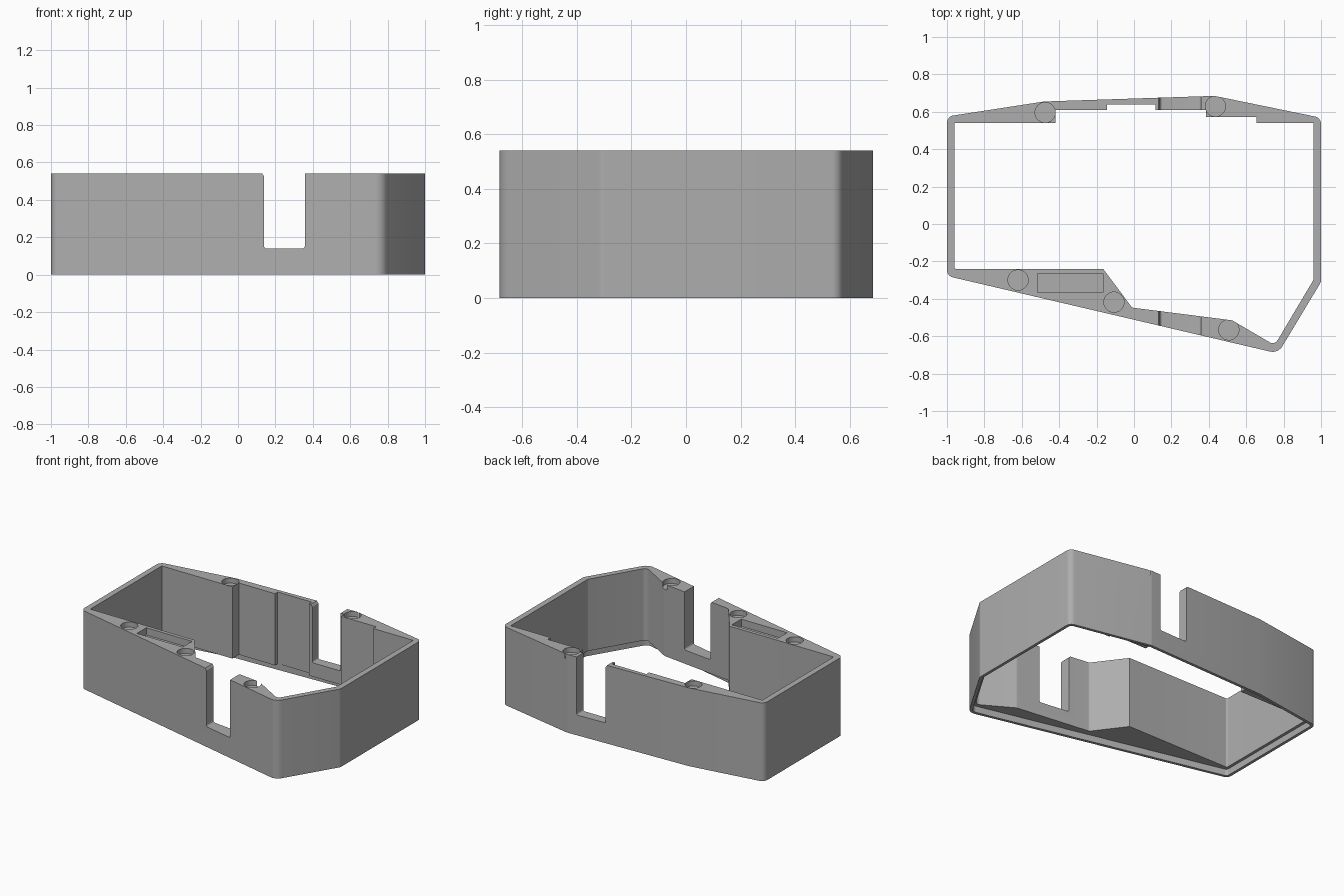
import bpy, bmesh, math
from mathutils import Vector

if "Cube" in bpy.data.objects:
    bpy.data.objects.remove(bpy.data.objects["Cube"])

HEIGHT = 0.54
LIP = 0.02

grey = bpy.data.materials.new("plain_grey")
grey.use_nodes = True
COLOUR = (0.42, 0.42, 0.42, 1)
grey.diffuse_color = COLOUR
grey.node_tree.nodes["Principled BSDF"].inputs["Base Color"].default_value = COLOUR


def fillet(points, radii, steps=6):
    """Round the corners of a polygon with tangent arcs."""
    out = []
    for i, p in enumerate(points):
        p, r = Vector(p), radii[i]
        if r <= 0:
            out.append(p)
            continue
        a = (Vector(points[i - 1]) - p).normalized()
        b = (Vector(points[(i + 1) % len(points)]) - p).normalized()
        half = a.angle(b) / 2
        centre = p + (a + b).normalized() * r / math.sin(half)
        start = p + a * r / math.tan(half) - centre
        end = p + b * r / math.tan(half) - centre
        for k in range(steps + 1):
            v = start.lerp(end, k / steps).normalized() * r
            out.append(centre + v)
    return out


def inset(points, d):
    """Move every edge of a counter-clockwise polygon inward by d."""
    out = []
    for i, p in enumerate(points):
        p = Vector(p)
        a = (p - Vector(points[i - 1])).normalized()
        b = (Vector(points[(i + 1) % len(points)]) - p).normalized()
        na, nb = Vector((-a.y, a.x)), Vector((-b.y, b.x))
        out.append(p + (na + nb) * d / (1 + na.dot(nb)))
    return out


def prism(name, points, low, high, along_y=False):
    """Extrude a flat profile along z, or along y for an x-z profile."""
    bm = bmesh.new()
    place = (lambda p, t: (p[0], t, p[1])) if along_y else (lambda p, t: (p[0], p[1], t))
    face = bm.faces.new([bm.verts.new(place(p, low)) for p in points])
    new = bmesh.ops.extrude_face_region(bm, geom=[face])["geom"]
    shift = Vector(place((0, 0), high - low))
    bmesh.ops.translate(bm, vec=shift, verts=[v for v in new if isinstance(v, bmesh.types.BMVert)])
    bmesh.ops.recalc_face_normals(bm, faces=bm.faces)
    mesh = bpy.data.meshes.new(name)
    bm.to_mesh(mesh)
    bm.free()
    mesh.materials.append(grey)
    obj = bpy.data.objects.new(name, mesh)
    bpy.context.collection.objects.link(obj)
    return obj


def cut(target, cutter):
    cutter.hide_render = True
    mod = target.modifiers.new("cut", "BOOLEAN")
    mod.operation = "DIFFERENCE"
    mod.solver = "EXACT"
    mod.object = cutter
    bpy.context.view_layer.objects.active = target
    bpy.ops.object.modifier_apply(modifier=mod.name)
    bpy.data.objects.remove(cutter)


# Outer shell, counter-clockwise from the front left corner
outer = [(-1, -0.278), (0.77, -0.692), (1, -0.31), (1, 0.568),
         (0.43, 0.685), (-0.48, 0.655), (-1, 0.575)]
radii = [0.04, 0.06, 0.04, 0.04, 0.04, 0, 0.04]
frame = prism("case_frame", fillet(outer, radii), 0, HEIGHT)

# Open middle with thickened, stepped front and back walls
inner = [(-0.96, -0.24), (-0.165, -0.24), (-0.01, -0.447), (0.525, -0.515),
         (0.752, -0.648), (0.96, -0.298), (0.96, 0.54), (0.655, 0.54),
         (0.655, 0.573), (0.385, 0.573), (0.385, 0.61), (0.115, 0.61),
         (0.115, 0.64), (-0.145, 0.64), (-0.145, 0.61), (-0.42, 0.61),
         (-0.42, 0.54), (-0.96, 0.54)]
inner_radii = [0.01, 0, 0.02, 0.03, 0.03, 0.02] + [0] * 12
cut(frame, prism("middle_cutter", fillet(inner, inner_radii), -0.1, 1))

# Rebate under the frame, leaving a thin outer lip
rebate = fillet(inset(outer, LIP), [max(r - LIP, 0) for r in radii])
cut(frame, prism("rebate_cutter", rebate, -0.1, 0.045))

# Notch through front and back walls, with eased corners
notch = [(0.14, 0.14), (0.357, 0.14), (0.357, HEIGHT), (0.357, 0.7), (0.13, 0.7),
         (0.13, HEIGHT), (0.14, 0.525)]
cut(frame, prism("notch_cutter", fillet(notch, [0.012, 0.012, 0, 0, 0, 0, 0]), -1, 1, True))

# Shallow round sockets in the top edge
R = 0.054
for x, y in [(-0.475, 0.596), (0.435, 0.629), (-0.62, -0.3), (-0.107, -0.418), (0.507, -0.566)]:
    ring = [(x + R * math.cos(k * math.tau / 40), y + R * math.sin(k * math.tau / 40))
            for k in range(40)]
    cut(frame, prism("socket_cutter", ring, HEIGHT - 0.035, 1))

# Rectangular slot in the front ledge
slot = [(-0.515, -0.367), (-0.165, -0.367), (-0.165, -0.265), (-0.515, -0.265)]
cut(frame, prism("slot_cutter", slot, HEIGHT - 0.05, 1))

bpy.ops.object.select_all(action="DESELECT")
frame.select_set(True)
bpy.context.view_layer.objects.active = frame
bpy.ops.object.shade_smooth_by_angle(angle=math.radians(25))
